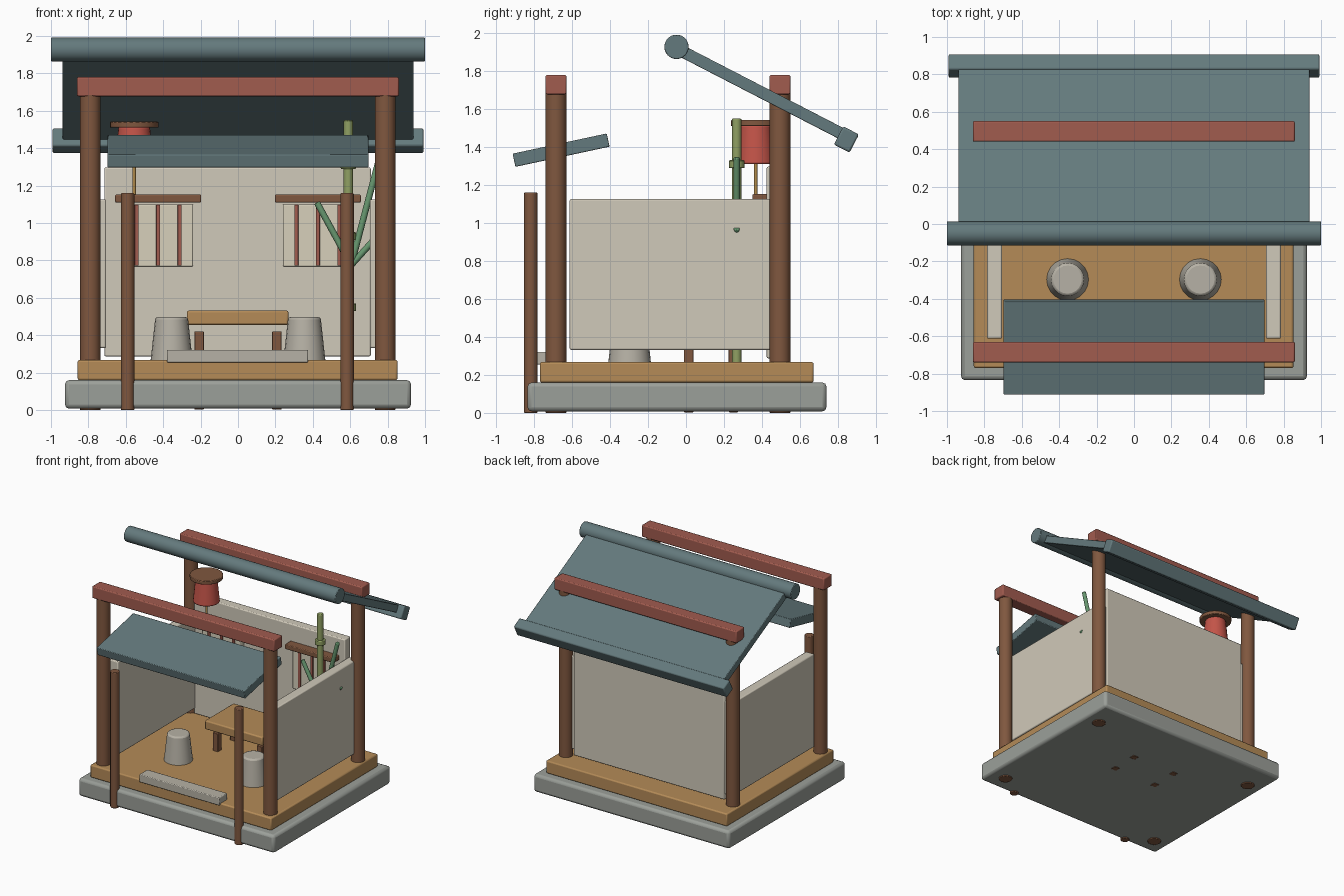
import bpy, math
from mathutils import Vector

if "Cube" in bpy.data.objects:
    bpy.data.objects.remove(bpy.data.objects["Cube"])


def material(name, hex_code):
    m = bpy.data.materials.new(name)
    rgb = [int(hex_code[i:i + 2], 16) / 255 for i in (0, 2, 4)]
    m.diffuse_color = [c ** 2.2 for c in rgb] + [1]
    m.use_nodes = True
    m.node_tree.nodes["Principled BSDF"].inputs["Base Color"].default_value = m.diffuse_color
    return m


STONE = material("stone", "9A9E98")
FLOOR = material("floor_wood", "B38A58")
WOOD = material("dark_wood", "7F5841")
RED = material("red_beam", "A05C50")
ROOF = material("roof_blue", "64797C")
WALL = material("plaster", "CFC8B8")
CLAY = material("clay", "B5B0A4")
PAPER = material("cloth", "D6CFBA")
LANTERN = material("lantern_red", "C2554A")
CORD = material("cord", "B08A4C")
BAMBOO = material("bamboo", "8F9F63")
LEAF = material("leaf", "67966F")


def finish(ob, name, mat, bevel, segments=2):
    ob.name = name
    ob.data.materials.append(mat)
    if bevel:
        b = ob.modifiers.new("bevel", "BEVEL")
        b.width, b.segments = bevel, segments
        b.limit_method, b.angle_limit = "ANGLE", math.radians(40)
    bpy.ops.object.shade_smooth_by_angle(angle=math.radians(35))
    return ob


def box(name, x, y, z, mat, bevel=0.006):
    """Box from (min, max) ranges on each axis."""
    bpy.ops.mesh.primitive_cube_add(size=1, location=[sum(r) / 2 for r in (x, y, z)])
    ob = bpy.context.object
    ob.scale = [r[1] - r[0] for r in (x, y, z)]
    bpy.ops.object.transform_apply(location=False, rotation=False, scale=True)
    return finish(ob, name, mat, bevel)


def slab(name, size, y, z, degrees, mat, bevel=0.005):
    """Box centred on x = 0 and pitched about the x axis."""
    ob = box(name, *[(-s / 2, s / 2) for s in size], mat, bevel)
    ob.location = (0, y, z)
    ob.rotation_euler.x = math.radians(degrees)
    return ob


def rod(name, start, end, r1, mat, r2=None, bevel=0.005, sides=24):
    """Round bar or cone between two points."""
    a, b = Vector(start), Vector(end)
    bpy.ops.mesh.primitive_cone_add(vertices=sides, radius1=r1, radius2=r1 if r2 is None else r2,
                                    depth=(b - a).length, location=(a + b) / 2)
    ob = bpy.context.object
    ob.rotation_euler = (b - a).to_track_quat("Z", "Y").to_euler()
    return finish(ob, name, mat, bevel)


# Base and floor
box("stone_base", (-.925, .925), (-.835, .74), (.008, .16), STONE, .022)
box("floor", (-.857, .853), (-.77, .672), (.16, .268), FLOOR, .01)
box("front_step", (-.38, .375), (-.79, -.68), (.255, .322), CLAY)

# Corner posts with a cross beam over each pair
for label, y in (("front", -.685), ("back", .495)):
    for side, x in (("left", -.79), ("right", .787)):
        rod(f"{label}_{side}_post", (x, y, 0), (x, y, 1.76), .055, WOOD)
    box(f"{label}_beam", (-.862, .86), (y - .055, y + .055), (1.678, 1.78), RED, .008)

# Thin awning poles
for side, x in (("left", -.59), ("right", .583)):
    rod(f"{side}_awning_pole", (x, -.818, 0), (x, -.818, 1.16), .036, WOOD)

# Walls
box("back_wall", (-.715, .71), (.425, .505), (.287, 1.297), WALL, .008)
for side, s in (("left", -1), ("right", 1)):
    x = sorted((s * .705, s * .785))
    box(f"{side}_wall", x, (-.613, .495), (.332, 1.126), WALL, .008)

# Main roof: panel, ridge roll and eave, all on one slope
slab("roof_panel", (1.875, 1.0, .062), .395, 1.69, -27.3, ROOF)
rod("roof_ridge", (-1, -.05, 1.928), (1, -.05, 1.928), .064, ROOF, sides=32)
slab("roof_eave", (1.985, .093, .108), .845, 1.44, -27.3, ROOF, .01)

# Front awning
slab("awning", (1.395, .507, .071), -.658, 1.384, 12.1, ROOF)

# Table; its legs run through the floor
box("table_top", (-.273, .27), (-.06, .33), (.456, .532), FLOOR, .01)
for x in (-.208, .208):
    for y in (.015, .25):
        box("table_leg", (x - .025, x + .025), (y - .025, y + .025), (.003, .42), WOOD, .004)

# Stools
for x in (-.355, .355):
    rod("stool", (x, -.297, .25), (x, -.297, .497), .114, CLAY, .087, bevel=.012, sides=20)

# Striped hangings on the back wall
for x in (-.427, .427):
    box("hanging_bar", (x - .23, x + .23), (.35, .43), (1.11, 1.152), WOOD)
    box("hanging_cloth", (x - .187, x + .187), (.39, .43), (.768, 1.1), PAPER)
    for dx in (-.115, 0, .115):
        box("cloth_stripe", (x + dx - .011, x + dx + .011), (.38, .4), (.772, 1.098), RED, .002)

# Lantern
lx, ly = -.555, .367
rod("lantern_body", (lx, ly, 1.31), (lx, ly, 1.515), .105, LANTERN, .084, bevel=.01)
rod("lantern_cap", (lx, ly, 1.51), (lx, ly, 1.542), .13, WOOD)
rod("lantern_cord", (lx, ly, 1.13), (lx, ly, 1.32), .009, CORD, bevel=0, sides=12)

# Bamboo stalk with nodes and branches
bx, by = .59, .267
rod("bamboo_stalk", (bx, by, .26), (bx, by, 1.55), .025, BAMBOO, sides=16)
for z in (.55, .93, 1.31):
    rod("bamboo_node", (bx, by, z - .021), (bx, by, z + .021), .041, BAMBOO, sides=16)
for end in ((.422, 1.11), (.755, 1.345), (.785, .975)):
    rod("bamboo_branch", (.605, by, .775), (end[0], by, end[1]), .017, LEAF, sides=12)
